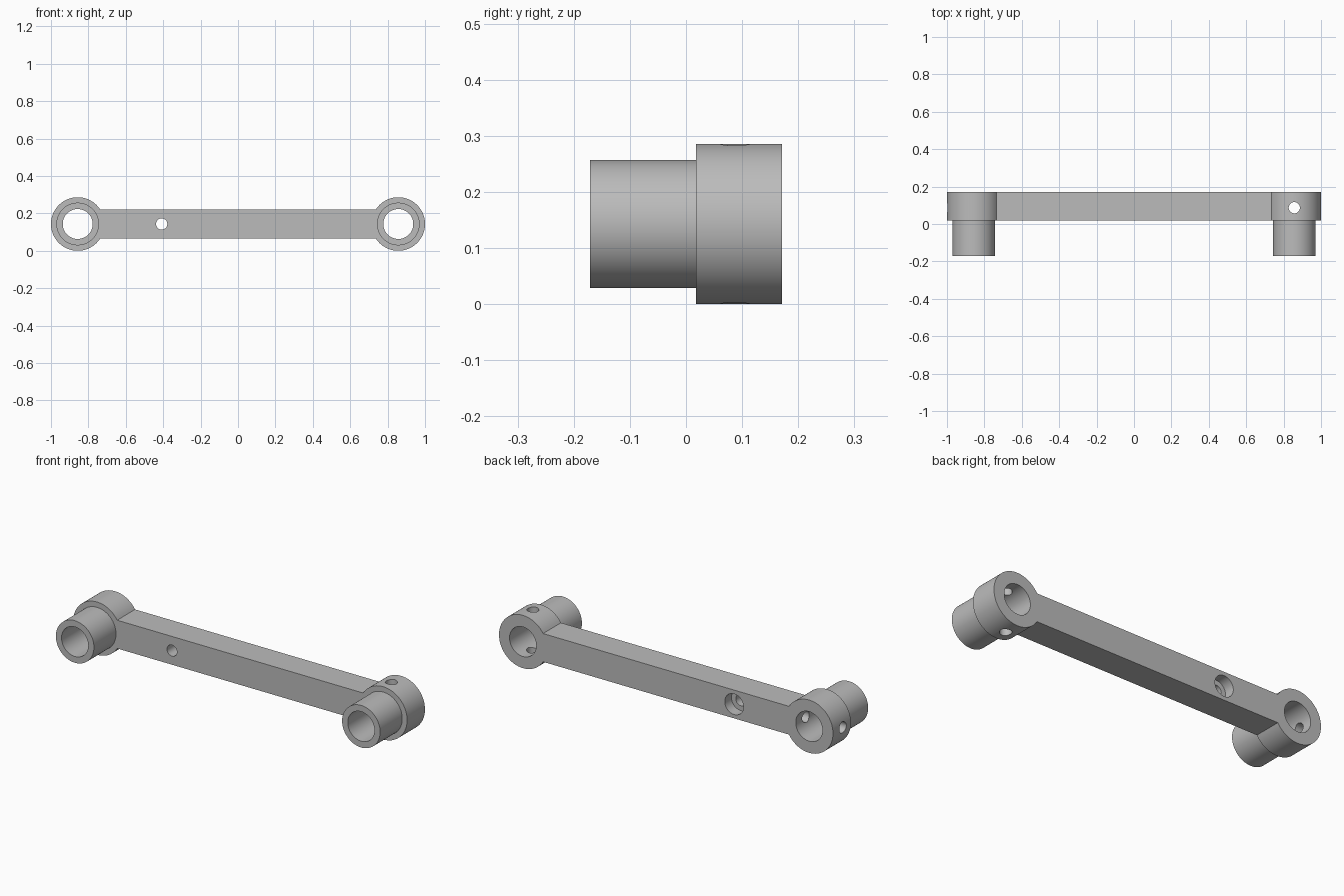
import bpy, bmesh, math
from mathutils import Matrix, Vector

if "Cube" in bpy.data.objects:
    bpy.data.objects.remove(bpy.data.objects["Cube"])

CX, CZ = 0.857, 0.143            # eye centres
R_EYE, R_BOSS, R_BORE = 0.143, 0.114, 0.08
HALF_BAR = 0.0765
Y_FRONT, Y_STEP, Y_BACK = -0.171, 0.018, 0.171
Y_PIN, R_PIN = 0.087, 0.03

grey = bpy.data.materials.new("plain_grey")
grey.diffuse_color = (0.5, 0.5, 0.5, 1)
grey.use_nodes = True
grey.node_tree.nodes["Principled BSDF"].inputs["Base Color"].default_value = grey.diffuse_color


def make_object(name, bm):
    bmesh.ops.recalc_face_normals(bm, faces=bm.faces)
    mesh = bpy.data.meshes.new(name)
    bm.to_mesh(mesh)
    bm.free()
    mesh.materials.append(grey)
    obj = bpy.data.objects.new(name, mesh)
    bpy.context.collection.objects.link(obj)
    return obj


def rod(name, start, end, radius, sides=72):
    """Capped cylinder between two points."""
    a, b = Vector(start), Vector(end)
    turn = (b - a).to_track_quat('Z', 'Y').to_matrix().to_4x4()
    bm = bmesh.new()
    bmesh.ops.create_cone(bm, cap_ends=True, segments=sides, radius1=radius,
                          radius2=radius, depth=(b - a).length,
                          matrix=Matrix.Translation((a + b) / 2) @ turn)
    return make_object(name, bm)


def combine(target, tool, operation):
    mod = target.modifiers.new("combine", 'BOOLEAN')
    mod.operation, mod.solver, mod.object = operation, 'EXACT', tool
    bpy.context.view_layer.objects.active = target
    bpy.ops.object.modifier_apply(modifier=mod.name)
    bpy.data.objects.remove(tool, do_unlink=True)


# Flat link: straight bar with a round eye at each end, extruded in depth
join = math.asin(HALF_BAR / R_EYE)
steps = 64
outline = []
for side in (1, -1):
    for i in range(steps + 1):
        a = -math.pi + join + (2 * math.pi - 2 * join) * i / steps
        outline.append((side * (CX + R_EYE * math.cos(a)),
                        CZ + side * R_EYE * math.sin(a)))
bm = bmesh.new()
face = bm.faces.new([bm.verts.new((x, Y_STEP, z)) for x, z in outline])
new = bmesh.ops.extrude_face_region(bm, geom=[face])["geom"]
bmesh.ops.translate(bm, vec=(0, Y_BACK - Y_STEP, 0),
                    verts=[v for v in new if isinstance(v, bmesh.types.BMVert)])
link = make_object("link_arm", bm)

# Front bosses and their through bores
for x in (-CX, CX):
    combine(link, rod("boss", (x, Y_FRONT, CZ), (x, 0.08, CZ), R_BOSS), 'UNION')
for x in (-CX, CX):
    combine(link, rod("bore", (x, -0.3, CZ), (x, 0.3, CZ), R_BORE), 'DIFFERENCE')

# Set screw holes: vertical in the right eye, lengthwise in the left eye
combine(link, rod("right_pin_hole", (CX, Y_PIN, -0.1), (CX, Y_PIN, 0.4), R_PIN, 40), 'DIFFERENCE')
combine(link, rod("left_pin_hole", (-1.1, Y_PIN, CZ), (-0.70, Y_PIN, CZ), R_PIN, 40), 'DIFFERENCE')

# Bar screw hole with a wider recess at the back
XS = -0.408
combine(link, rod("screw_hole", (XS, -0.1, CZ), (XS, 0.3, CZ), R_PIN, 40), 'DIFFERENCE')
combine(link, rod("screw_recess", (XS, 0.114, CZ), (XS, 0.3, CZ), 0.056, 48), 'DIFFERENCE')

# Smooth round walls, crisp edges
bpy.ops.object.select_all(action='DESELECT')
link.select_set(True)
bpy.context.view_layer.objects.active = link
bpy.ops.object.shade_smooth_by_angle(angle=math.radians(25))
